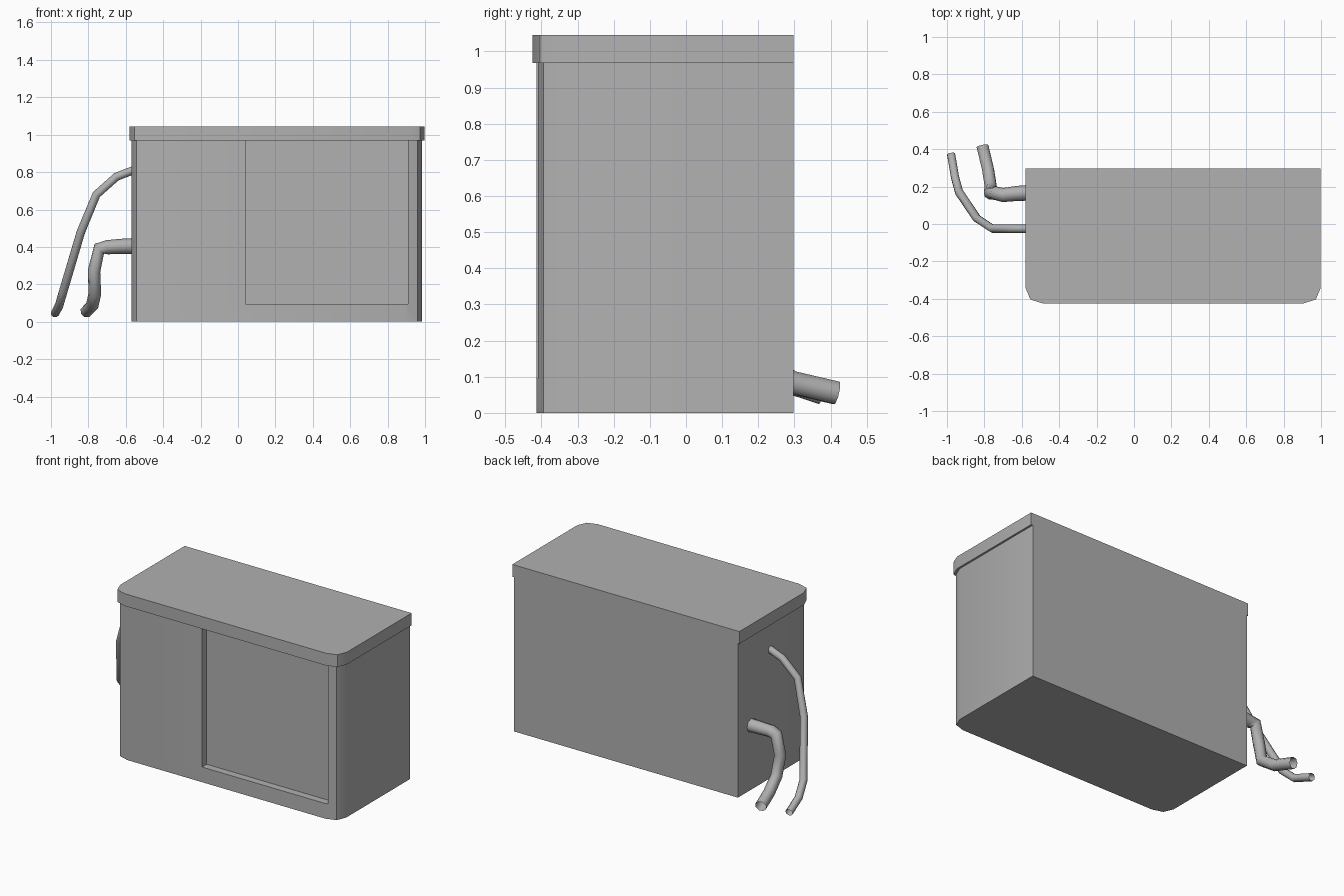
import bpy, bmesh

if "Cube" in bpy.data.objects:
    bpy.data.objects.remove(bpy.data.objects["Cube"])

grey = bpy.data.materials.new("dark_grey")
grey.diffuse_color = (0.44, 0.44, 0.44, 1)
grey.use_nodes = True
grey.node_tree.nodes["Principled BSDF"].inputs["Base Color"].default_value = grey.diffuse_color


def outline(x0, x1, y0, y1):
    # square at the back, two-step chamfers at the front corners
    left = [(0, 0.08), (0.025, 0.02), (0.09, 0)]
    pts = [(x0, y1)] + [(x0 + dx, y0 + dy) for dx, dy in left]
    return pts + [(x1 - dx, y0 + dy) for dx, dy in reversed(left)] + [(x1, y1)]


def activate(ob):
    bpy.ops.object.select_all(action='DESELECT')
    ob.select_set(True)
    bpy.context.view_layer.objects.active = ob


def prism(name, pts, z0, z1):
    bm = bmesh.new()
    face = bm.faces.new([bm.verts.new((x, y, z0)) for x, y in pts])
    top = bmesh.ops.extrude_face_region(bm, geom=[face])['geom']
    bmesh.ops.translate(bm, vec=(0, 0, z1 - z0),
                        verts=[v for v in top if isinstance(v, bmesh.types.BMVert)])
    # keep the bottom cap that the extrusion may drop
    bmesh.ops.holes_fill(bm, edges=[e for e in bm.edges if e.is_boundary], sides=0)
    bmesh.ops.recalc_face_normals(bm, faces=bm.faces)
    me = bpy.data.meshes.new(name)
    bm.to_mesh(me)
    bm.free()
    me.materials.append(grey)
    ob = bpy.data.objects.new(name, me)
    bpy.context.collection.objects.link(ob)
    return ob


def hose(name, pts, radii):
    # path tube whose radius tapers from the first to the second value
    cu = bpy.data.curves.new(name, 'CURVE')
    cu.dimensions = '3D'
    cu.bevel_depth = radii[0]
    cu.bevel_resolution = 2
    cu.materials.append(grey)
    sp = cu.splines.new('POLY')
    sp.points.add(len(pts) - 1)
    for i, (p, co) in enumerate(zip(sp.points, pts)):
        p.co = (*co, 1)
        t = min(1, i / 4)
        p.radius = 1 + t * (radii[1] / radii[0] - 1)
    ob = bpy.data.objects.new(name, cu)
    bpy.context.collection.objects.link(ob)
    activate(ob)
    bpy.ops.object.convert(target='MESH')
    bpy.ops.object.shade_smooth_by_angle(angle=1.0)


# cabinet body with a recessed panel on the front right
body = prism("cabinet_body", outline(-0.569, 0.985, -0.414, 0.298), 0, 0.968)
cut = prism("recess_cutter", [(0.04, -0.5), (0.91, -0.5), (0.91, -0.368), (0.04, -0.368)], 0.095, 1.1)
mod = body.modifiers.new("recess", 'BOOLEAN')
mod.object = cut
mod.operation = 'DIFFERENCE'
mod.solver = 'EXACT'
activate(body)
bpy.ops.object.modifier_apply(modifier=mod.name)
bpy.data.objects.remove(cut)
bpy.ops.object.shade_smooth_by_angle(angle=0.5)

# overhanging lid, flush at the back
lid = prism("cabinet_lid", outline(-0.579, 0.997, -0.424, 0.298), 0.968, 1.045)
activate(lid)
bpy.ops.object.shade_smooth_by_angle(angle=0.5)

# hoses leaving the left side and bending down to the floor behind
hose("thick_hose", [(-0.56, 0.167, 0.405), (-0.63, 0.163, 0.403), (-0.70, 0.155, 0.398),
                    (-0.742, 0.165, 0.39), (-0.770, 0.165, 0.27), (-0.765, 0.195, 0.15),
                    (-0.78, 0.29, 0.085), (-0.81, 0.416, 0.055)], (0.042, 0.034))
hose("thin_hose", [(-0.56, -0.025, 0.81), (-0.65, -0.025, 0.775), (-0.757, -0.025, 0.68),
                   (-0.84, 0.03, 0.48), (-0.935, 0.17, 0.16), (-0.957, 0.25, 0.085),
                   (-0.978, 0.374, 0.045)], (0.022, 0.023))
